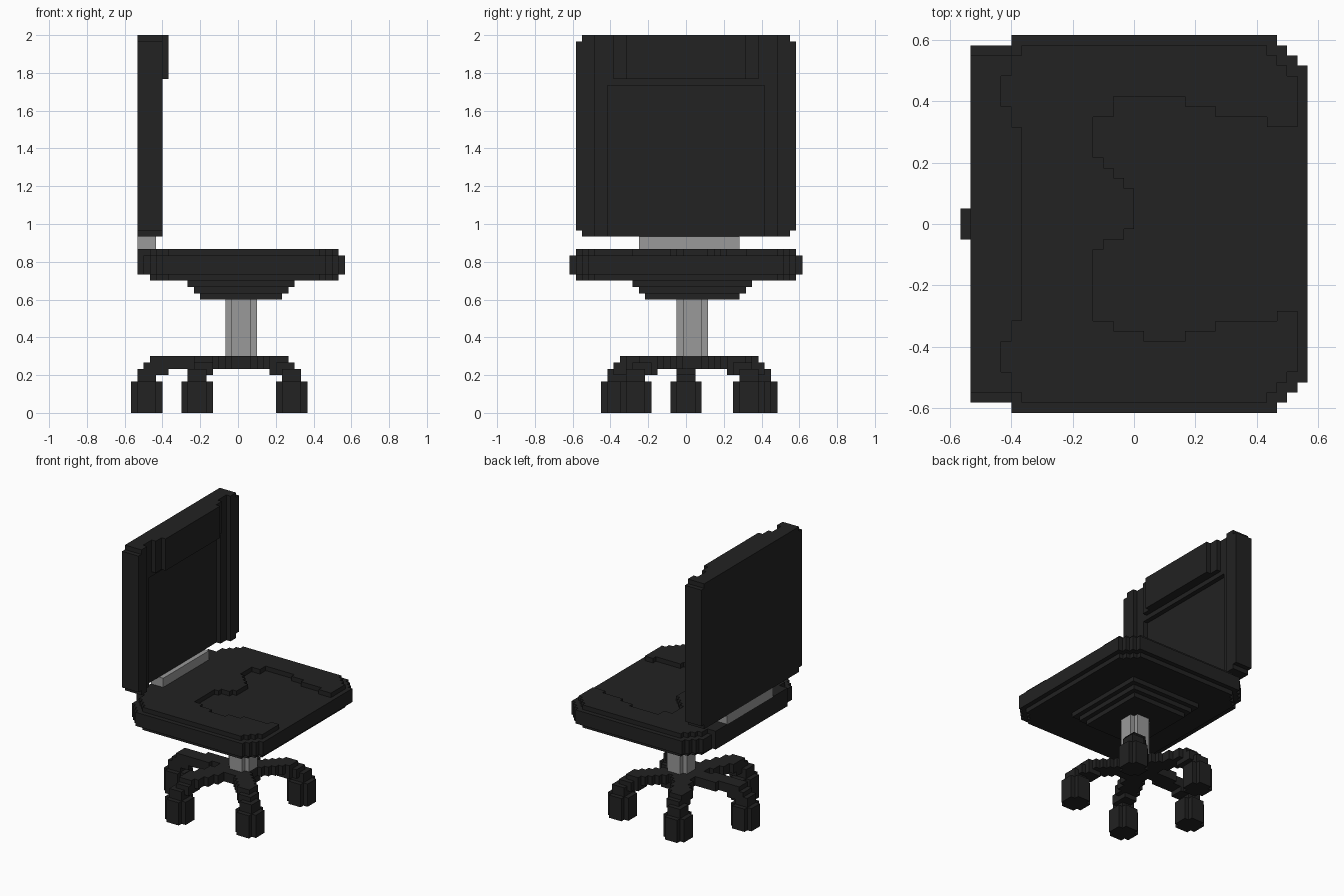
import bpy
import bmesh
from mathutils import Vector

if "Cube" in bpy.data.objects:
    bpy.data.objects.remove(bpy.data.objects["Cube"])

U = 1 / 30                              # block size
ORIGIN = Vector((-17 * U, -18.5 * U, 0))


def material(name, value):
    m = bpy.data.materials.new(name)
    m.use_nodes = True
    colour = (value, value, value, 1)
    m.diffuse_color = colour
    m.node_tree.nodes["Principled BSDF"].inputs["Base Color"].default_value = colour
    return m


black = material("matte_black", 0.016)
grey = material("metal_grey", 0.32)


def box(i0, i1, j0, j1, k0, k1, cut=0):
    """Set of block cells in a box, with upright corners cut in steps."""
    return {(i, j, k)
            for i in range(i0, i1) for j in range(j0, j1) for k in range(k0, k1)
            if min(i - i0, i1 - 1 - i) + min(j - j0, j1 - 1 - j) >= cut}


def build(name, cells, mat):
    """Turn a set of cells into one mesh holding only the outer faces."""
    bm = bmesh.new()
    for c in cells:
        for axis in range(3):
            for side in (0, 1):
                step = [0, 0, 0]
                step[axis] = 2 * side - 1
                if tuple(a + b for a, b in zip(c, step)) in cells:
                    continue
                ring = [(0, 0), (1, 0), (1, 1), (0, 1)]
                if not side:
                    ring.reverse()
                verts = []
                for a, b in ring:
                    p = Vector(c)
                    p[axis] += side
                    p[(axis + 1) % 3] += a
                    p[(axis + 2) % 3] += b
                    verts.append(bm.verts.new(p * U + ORIGIN))
                bm.faces.new(verts)
    bmesh.ops.remove_doubles(bm, verts=bm.verts, dist=U / 10)
    mesh = bpy.data.meshes.new(name)
    bm.to_mesh(mesh)
    bm.free()
    mesh.materials.append(mat)
    ob = bpy.data.objects.new(name, mesh)
    bpy.context.collection.objects.link(ob)
    return ob


# Seat cushion: three stacked slabs and a rear lip
seat = box(2, 34, 0, 37, 22, 25, 3)
seat |= box(3, 33, 1, 36, 21, 22, 3) | box(3, 33, 1, 36, 25, 26, 3)
seat |= box(1, 4, 6, 31, 22, 26)

# Hollow in the seat top, with a stepped tongue left standing at its rear
hollow = set()
for i0, i1, j0, j1 in [(13, 30, 9, 29), (30, 31, 9, 28), (31, 33, 10, 28),
                       (15, 25, 8, 30), (18, 22, 7, 31), (15, 18, 8, 31)]:
    hollow |= box(i0, i1, j0, j1, 25, 26)
for i1, j0, j1 in [(17, 18, 22), (16, 17, 23), (15, 17, 24), (14, 16, 25)]:
    hollow -= box(13, i1, j0, j1, 25, 26)
build("seat", seat - hollow, black)

# Stepped mount under the seat
mount = set()
for n in range(3):
    mount |= box(11 - n, 24 + n, 12 - n, 27 + n, 18 + n, 19 + n)
build("seat_mount", mount, black)

# Backrest: thin panel, raised border, side bolsters and headrest
back = box(1, 3, 1, 36, 28, 60) | box(3, 4, 4, 33, 52, 60)
for outer, inner in [((1, 4), (4, 6)), ((33, 36), (31, 33))]:
    back |= box(1, 5, *outer, 28, 60) | box(1, 4, *inner, 28, 60)
back |= box(4, 5, 7, 30, 53, 60) | box(4, 6, 9, 28, 53, 60)
back = {c for c in back if not (c[1] in (1, 35) and c[2] in (28, 59))}
build("backrest", back, black)
build("backrest_bracket", box(1, 4, 11, 27, 26, 28), grey)

# Gas lift column
build("column", box(15, 20, 17, 22, 9, 18, 1), grey)

# Five-armed base
HUB = Vector((16, 19))
base = box(13, 20, 15, 23, 7, 9, 2)
casters = [(2, 18), (10, 7), (10, 30), (25, 10), (25, 28)]


def stamp(p, k0, k1):
    i, j = round(p.x), round(p.y)
    return box(i - 1, i + 2, j - 1, j + 2, k0, k1)


for n, centre in enumerate(casters):
    end = Vector(centre)
    reach = (end - HUB).length
    way = (end - HUB) / reach
    # Arm, ending in a stepped bend down to the wheel
    for s in range(int(reach * 2)):
        d = s / 2
        if d <= reach - 2:
            base |= stamp(HUB + way * d, 7, 9)
    base |= stamp(end - way * 1.2, 6, 8) | stamp(end - way * 2.4, 6, 8)
    base |= stamp(end, 5, 7)
    i, j = centre
    build(f"caster_{n + 1}", box(i - 2, i + 3, j - 2, j + 3, 0, 5, 1), black)
build("base", base, black)
